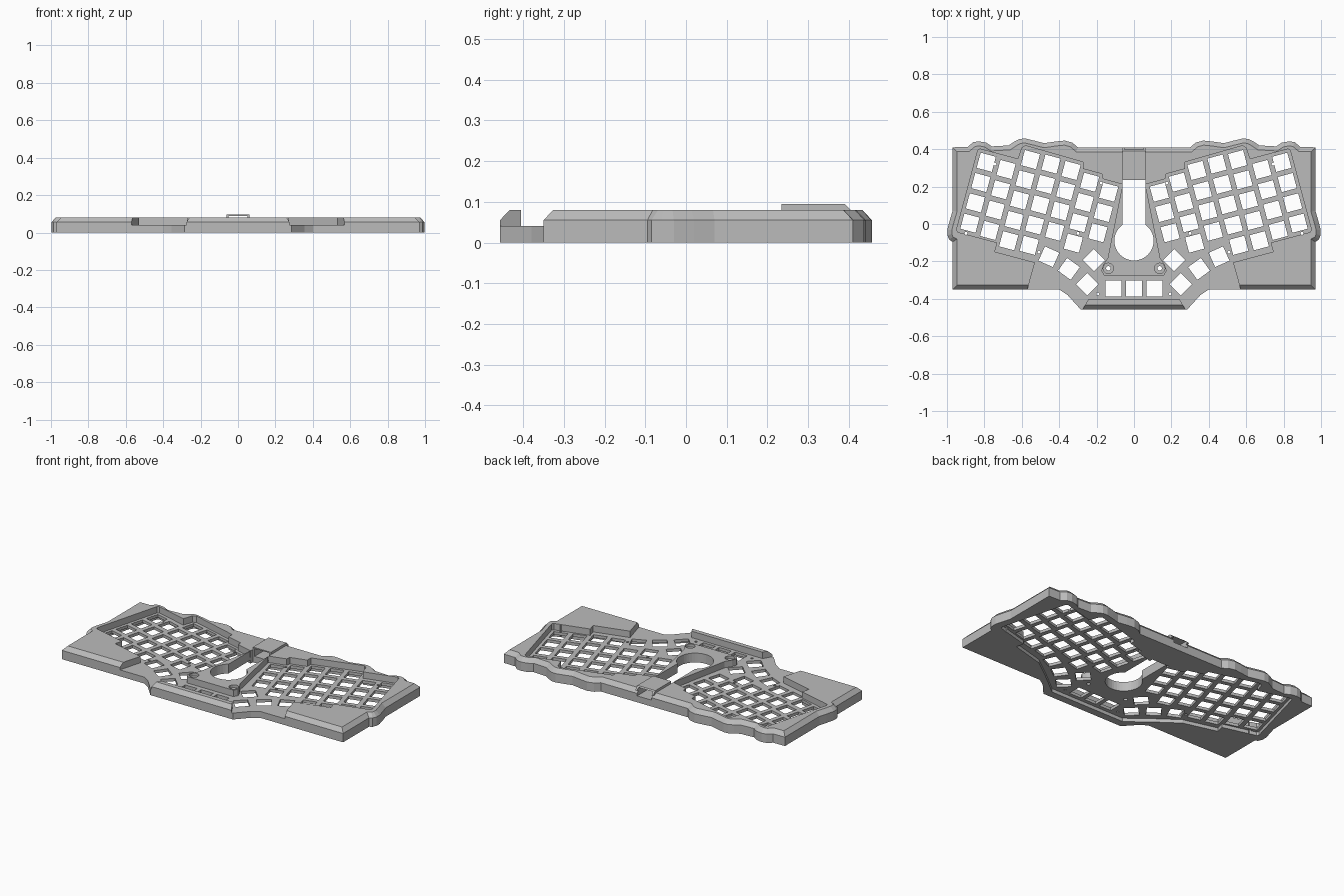
import bpy, bmesh, math
from mathutils import Vector, Matrix

cube = bpy.data.objects.get("Cube")
if cube:
    bpy.data.objects.remove(cube)

grey = bpy.data.materials.new("light grey plastic")
grey.use_nodes = True
colour = (0.5, 0.5, 0.5, 1)
grey.diffuse_color = colour
grey.node_tree.nodes["Principled BSDF"].inputs["Base Color"].default_value = colour

PITCH = 0.1123
HOLE = 0.084
TILT = math.radians(15)
ORIGIN = Vector((0.79, 0.33))
PLATE_TOP, PLATE_LOW, TOP = 0.04, 0.022, 0.08


def local(u, v):
    """Point in the tilted frame of one key field."""
    p = ORIGIN + Matrix.Rotation(TILT, 2) @ Vector((u, v))
    return (p.x, p.y)


def mirrored(half):
    return half + [(-x, y) for x, y in reversed(half) if x > 0]


def inset(points, distance):
    """Shrink a closed outline by a constant distance."""
    pts = [Vector(p) for p in points]
    area = sum(a.x * b.y - b.x * a.y for a, b in zip(pts, pts[1:] + pts[:1]))
    side = 1 if area > 0 else -1
    result = []
    for i, p in enumerate(pts):
        a = (p - pts[i - 1]).normalized()
        b = (pts[(i + 1) % len(pts)] - p).normalized()
        na, nb = Vector((-a.y, a.x)) * side, Vector((-b.y, b.x)) * side
        result.append(p + (na + nb) * distance / (1 + na.dot(nb)))
    return result


def loft(bm, rings):
    """Closed solid through stacked rings of (outline, height)."""
    loops = [[bm.verts.new((x, y, z)) for x, y in pts] for pts, z in rings]
    bm.faces.new(loops[0])
    bm.faces.new(loops[-1])
    for low, high in zip(loops, loops[1:]):
        for i in range(len(low)):
            j = (i + 1) % len(low)
            bm.faces.new((low[i], low[j], high[j], high[i]))


def prism(bm, pts, z0, z1):
    loft(bm, [(pts, z0), (pts, z1)])


def box(bm, x, y0, y1, z0, z1):
    prism(bm, [(-x, y0), (x, y0), (x, y1), (-x, y1)], z0, z1)


def circle(x, y, radius, sides=16):
    steps = [math.tau * i / sides for i in range(sides)]
    return [(x + radius * math.cos(t), y + radius * math.sin(t)) for t in steps]


def square(x, y, turn):
    corners = [Vector((a, b)) * HOLE / 2 for a, b in ((-1, -1), (1, -1), (1, 1), (-1, 1))]
    return [Vector((x, y)) + Matrix.Rotation(turn, 2) @ c for c in corners]


def finish(name, bm):
    bmesh.ops.recalc_face_normals(bm, faces=bm.faces)
    mesh = bpy.data.meshes.new(name)
    bm.to_mesh(mesh)
    bm.free()
    mesh.materials.append(grey)
    obj = bpy.data.objects.new(name, mesh)
    bpy.context.collection.objects.link(obj)
    return obj


def cut(target, bm):
    """Subtract the solids in bm from the target."""
    cutter = finish("cutter", bm)
    cutter.hide_render = True
    mod = target.modifiers.new("cut", "BOOLEAN")
    mod.operation, mod.solver, mod.object = "DIFFERENCE", "EXACT", cutter
    bpy.context.view_layer.objects.active = target
    bpy.ops.object.modifier_apply(modifier=mod.name)
    bpy.data.objects.remove(cutter)


# Case body with chamfered rim and bulges around the key fields
outline = mirrored([
    (0, 0.41), (0.3, 0.41), (0.33, 0.435), (0.37, 0.446), (0.42, 0.441), (0.48, 0.432),
    (0.53, 0.445), (0.58, 0.457), (0.61, 0.455), (0.64, 0.44), (0.67, 0.42), (0.76, 0.415),
    (0.79, 0.435), (0.83, 0.442), (0.86, 0.437), (0.89, 0.412), (0.97, 0.41),
    (0.97, 0.07), (0.985, 0.02), (0.998, -0.03), (0.998, -0.06), (0.987, -0.085),
    (0.97, -0.095), (0.97, -0.35), (0.4, -0.35), (0.355, -0.38), (0.285, -0.457)])
bm = bmesh.new()
loft(bm, [(outline, 0), (outline, 0.055), (inset(outline, 0.024), TOP)])
case = finish("keyboard_case", bm)

# Border of the sunken key field, inner corner to front wing
field = [local(u, v) for u, v in (
    (-0.735, 0.075), (-0.625, 0.075), (-0.615, 0.1), (-0.51, 0.1), (-0.5, 0.135),
    (-0.18, 0.14), (-0.165, 0.125), (-0.16, 0.06), (0.05, 0.06), (0.06, 0.05),
    (0.06, -0.39), (0.05, -0.4), (-0.168, -0.4), (-0.168, -0.45), (-0.39, -0.45))]

# Top pocket, open at the front on both sides of the lip
bm = bmesh.new()
prism(bm, mirrored([(0, -0.275), (0.16, -0.275), (0.175, -0.25), (0.165, -0.22), (0.14, -0.18)]
                   + field + [(0.57, -0.35), (0.6, -0.5), (0.3, -0.5), (0.245, -0.405),
                              (0, -0.405)]), PLATE_TOP, 0.2)
cut(case, bm)

# Hollow underside
bm = bmesh.new()
prism(bm, mirrored(field + [(0.4, -0.3), (0.26, -0.41)]), -0.1, PLATE_LOW)
cut(case, bm)

# Switch holes: staggered columns, thumb arc and front row
keys = []
columns = [(0, 4), (-0.01, 4), (0.075, 5), (0.08, 5), (0.075, 4), (0.04, 4), (0.015, 3)]
for i, (stagger, rows) in enumerate(columns):
    for row in range(rows):
        keys.append((*local(-PITCH * i, stagger - PITCH * row), TILT))
for x, y, angle in ((0.455, -0.175, 24), (0.348, -0.24, 36), (0.25, -0.322, 45),
                    (0.214, -0.193, 45), (0.11, -0.345, 0)):
    keys.append((x, y, math.radians(angle)))
bm = bmesh.new()
for x, y, turn in keys:
    prism(bm, square(x, y, turn), -0.1, 0.06)
    prism(bm, square(-x, y, -turn), -0.1, 0.06)
prism(bm, square(0, -0.345, 0), -0.1, 0.06)
cut(case, bm)

# Keyhole-shaped opening in the middle
bm = bmesh.new()
start, end = math.radians(126), math.radians(414)
arc = [start + (end - start) * i / 32 for i in range(33)]
opening = [(0.105 * math.cos(t), -0.09 + 0.105 * math.sin(t)) for t in arc]
prism(bm, opening + [(0.062, 0.235), (-0.062, 0.235)], -0.1, 0.2)
cut(case, bm)

# Small screw holes and two counterbored bolts
bm = bmesh.new()
for side in (-1, 1):
    for x, y in ((0.743, 0.32), (0.898, -0.05), (0.176, 0.219), (0.3, -0.05),
                 (0.508, -0.15), (0.193, -0.374)):
        prism(bm, circle(side * x, y, 0.008, 10), -0.1, 0.2)
    loft(bm, [(circle(side * 0.137, -0.237, r), z)
              for r, z in ((0.012, -0.1), (0.012, 0.062), (0.028, 0.062), (0.028, 0.2))])
cut(case, bm)

# Cable tunnel through the back edge
bm = bmesh.new()
box(bm, 0.05, 0.2, 0.5, PLATE_TOP, 0.2)
cut(case, bm)

# Raised tunnel roof with a sloped back end
bm = bmesh.new()
loft(bm, [([(-0.062, 0.235), (0.062, 0.235), (0.062, y), (-0.062, y)], z)
          for y, z in ((0.41, 0.07), (0.405, TOP), (0.39, 0.095))])
roof = finish("tunnel_roof", bm)
bm = bmesh.new()
box(bm, 0.05, 0.2, 0.5, 0, 0.088)
cut(roof, bm)
